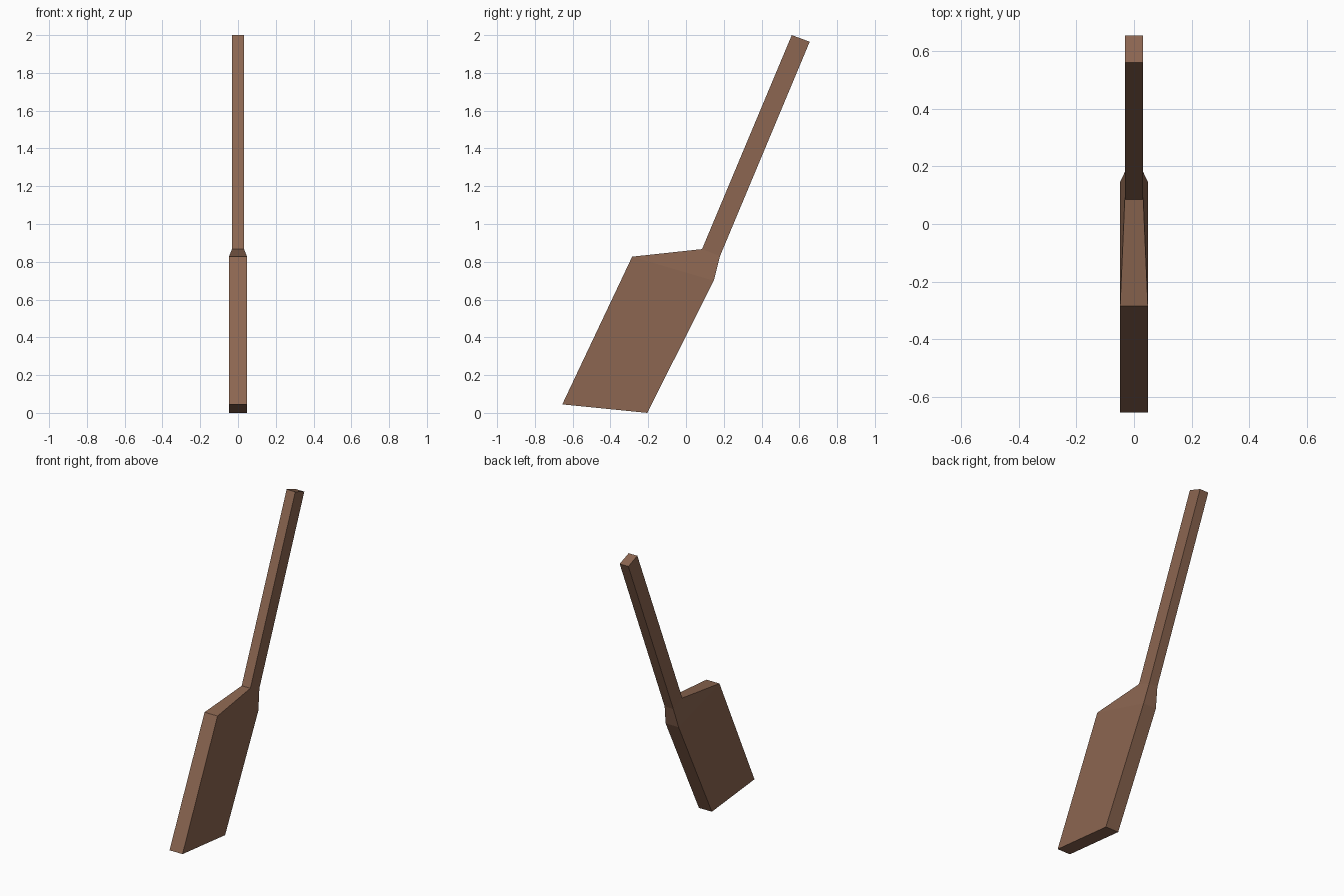
import bpy, bmesh

if "Cube" in bpy.data.objects:
    bpy.data.objects.remove(bpy.data.objects["Cube"])

# One flat wood colour
wood = bpy.data.materials.new("brown wood")
wood.diffuse_color = (0.262, 0.133, 0.082, 1)
wood.use_nodes = True
wood.node_tree.nodes["Principled BSDF"].inputs["Base Color"].default_value = wood.diffuse_color

# Cross-sections from blade tip to grip end:
# (half width, front edge (y, z), back edge (y, z))
sections = [
    (0.048, (-0.655, 0.045), (-0.205, 0.0)),   # blade tip
    (0.048, (-0.285, 0.827), (0.147, 0.70)),   # blade shoulder
    (0.032, (0.085, 0.867), (0.18, 0.83)),     # neck
    (0.032, (0.56, 2.0), (0.655, 1.965)),      # grip end
]

# Loft the rectangular sections into one closed paddle
bm = bmesh.new()
rings = []
for w, (fy, fz), (by, bz) in sections:
    corners = [(-w, fy, fz), (w, fy, fz), (w, by, bz), (-w, by, bz)]
    rings.append([bm.verts.new(c) for c in corners])
for a, b in zip(rings, rings[1:]):
    for i in range(4):
        j = (i + 1) % 4
        bm.faces.new((a[i], a[j], b[j], b[i]))
bm.faces.new(rings[0][::-1])
bm.faces.new(rings[-1])
bmesh.ops.recalc_face_normals(bm, faces=bm.faces)

mesh = bpy.data.meshes.new("paddle")
bm.to_mesh(mesh)
bm.free()
mesh.materials.append(wood)
paddle = bpy.data.objects.new("paddle", mesh)
bpy.context.collection.objects.link(paddle)
